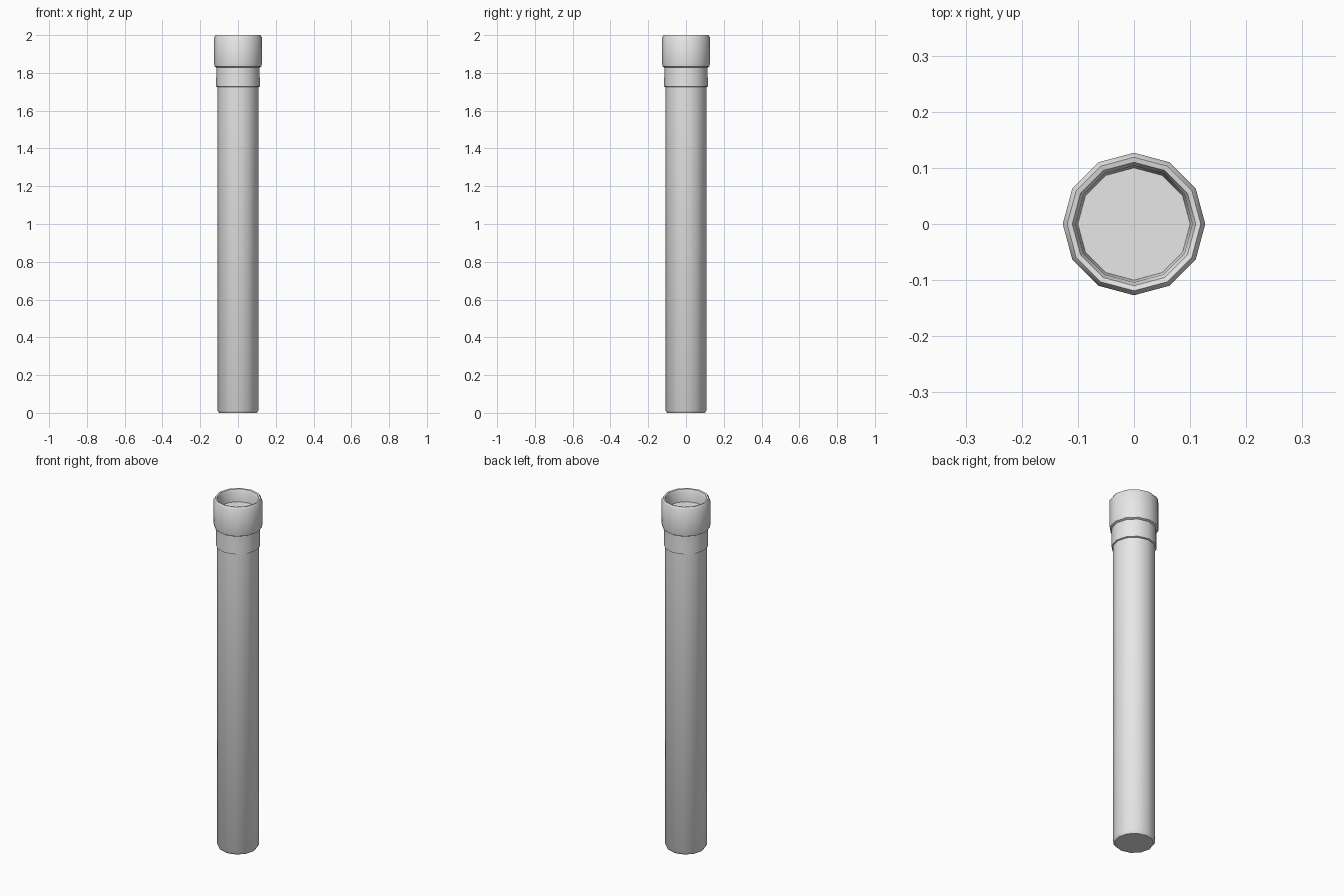
import bpy, bmesh, math

if "Cube" in bpy.data.objects:
    bpy.data.objects.remove(bpy.data.objects["Cube"], do_unlink=True)

SIDES = 12

grey = bpy.data.materials.new("light_grey")
grey.use_nodes = True
colour = (0.8, 0.8, 0.8, 1)
grey.diffuse_color = colour
grey.node_tree.nodes["Principled BSDF"].inputs["Base Color"].default_value = colour


def lathe(name, profile):
    """Turn (radius, height) points around z and close both ends of the profile."""
    bm = bmesh.new()
    rings = []
    for r, z in profile:
        angles = [math.tau * i / SIDES for i in range(SIDES)]
        rings.append([bm.verts.new((r * math.cos(a), r * math.sin(a), z)) for a in angles])
    for low, high in zip(rings, rings[1:]):
        for i in range(SIDES):
            j = (i + 1) % SIDES
            bm.faces.new((low[i], low[j], high[j], high[i]))
    bm.faces.new(rings[0][::-1])
    bm.faces.new(rings[-1])
    mesh = bpy.data.meshes.new(name)
    bm.to_mesh(mesh)
    bm.free()
    mesh.materials.append(grey)
    obj = bpy.data.objects.new(name, mesh)
    bpy.context.collection.objects.link(obj)
    bpy.ops.object.select_all(action='DESELECT')
    obj.select_set(True)
    bpy.context.view_layer.objects.active = obj
    bpy.ops.object.shade_smooth_by_angle(angle=math.radians(40))
    return obj


# Long shaft with a chamfered foot
lathe("shaft", [(0.1, 0), (0.109, 0.014), (0.109, 1.74)])

# Narrow collar under the socket
lathe("collar", [(0.109, 1.725), (0.116, 1.728), (0.114, 1.84)])

# Open socket: outer wall, rounded rim, inner wall and recessed floor
lathe("socket", [(0.113, 1.828), (0.124, 1.834), (0.127, 1.85), (0.127, 1.988),
                 (0.119, 2.0), (0.11, 1.998), (0.104, 1.985), (0.1, 1.93)])
